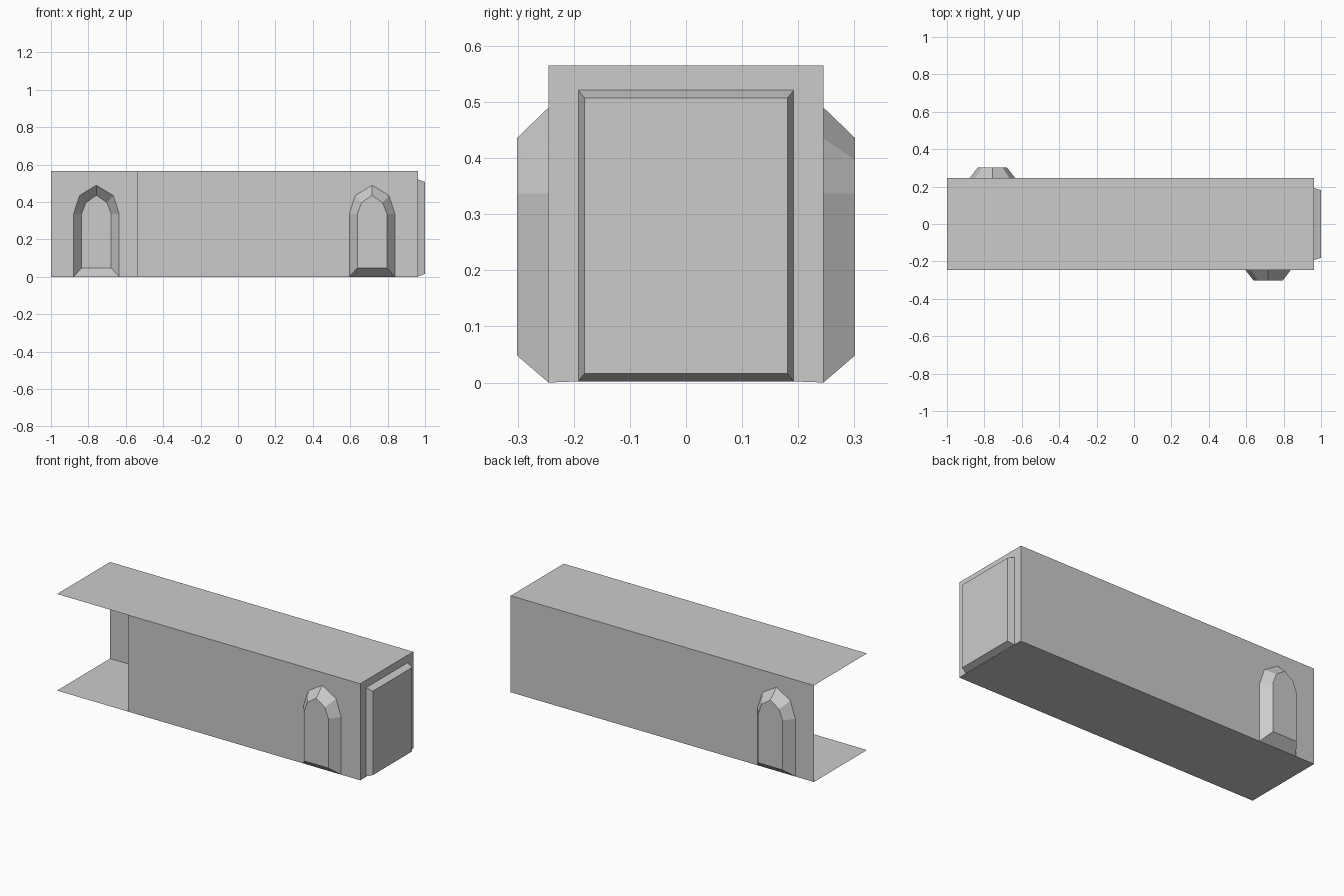
import bpy, bmesh

if "Cube" in bpy.data.objects:
    bpy.data.objects.remove(bpy.data.objects["Cube"])

L, R = -1.0, 0.963      # corridor ends
W, H = 0.245, 0.565     # half width, height
OPEN = -0.54            # front wall starts here, leaving a side opening


def make(name, faces):
    """Build one thin-shell object from a list of polygons."""
    bm = bmesh.new()
    for f in faces:
        bm.faces.new([bm.verts.new(p) for p in f])
    bmesh.ops.remove_doubles(bm, verts=bm.verts, dist=1e-5)
    bmesh.ops.recalc_face_normals(bm, faces=bm.faces)
    me = bpy.data.meshes.new(name)
    bm.to_mesh(me)
    bm.free()
    ob = bpy.data.objects.new(name, me)
    bpy.context.collection.objects.link(ob)
    return ob


def mirrored(half):
    """Left half (bottom to top) -> full open outline; a point on the axis is not doubled."""
    return half + [(-u, z) for u, z in reversed(half) if u != 0]


def wall_and_alcove(label, a, b, centre, rim, inner, depth, place):
    """Wall from a to b with an opening at the floor, and a tapered recess behind it."""
    rim = [(u + centre, z) for u, z in rim]
    inner = [(u + centre, z) for u, z in inner]
    make(label + "_wall", [[place(u, z, 0) for u, z in [(a, H), (a, 0)] + rim + [(b, 0), (b, H)]]])
    n = len(rim)
    sides = []
    for i in range(n):
        j = (i + 1) % n
        sides.append([place(*rim[i], 0), place(*rim[j], 0),
                      place(*inner[j], depth), place(*inner[i], depth)])
    make(label + "_alcove", sides + [[place(u, z, depth) for u, z in inner]])


# Pointed-arch and doorway outlines
arch_rim = mirrored([(-0.122, 0), (-0.122, 0.337), (-0.09, 0.435), (0, 0.49)])
arch_in = mirrored([(-0.079, 0.048), (-0.079, 0.337), (-0.056, 0.397), (0, 0.436)])
door_rim = mirrored([(-0.192, 0.002), (-0.192, 0.521)])
door_in = mirrored([(-0.181, 0.016), (-0.181, 0.507)])

# Floor and ceiling
for name, z in (("floor", 0), ("ceiling", H)):
    make(name, [[(L, -W, z), (R, -W, z), (R, W, z), (L, W, z)]])

# Side walls with arched niches, end wall with door recess
wall_and_alcove("front", OPEN, R, 0.717, arch_rim, arch_in, 0.056,
                lambda u, z, d: (u, -W - d, z))
wall_and_alcove("back", L, R, -0.757, arch_rim, arch_in, 0.056,
                lambda u, z, d: (u, W + d, z))
wall_and_alcove("end", -W, W, 0, door_rim, door_in, 1.0 - R,
                lambda u, z, d: (R + d, u, z))
